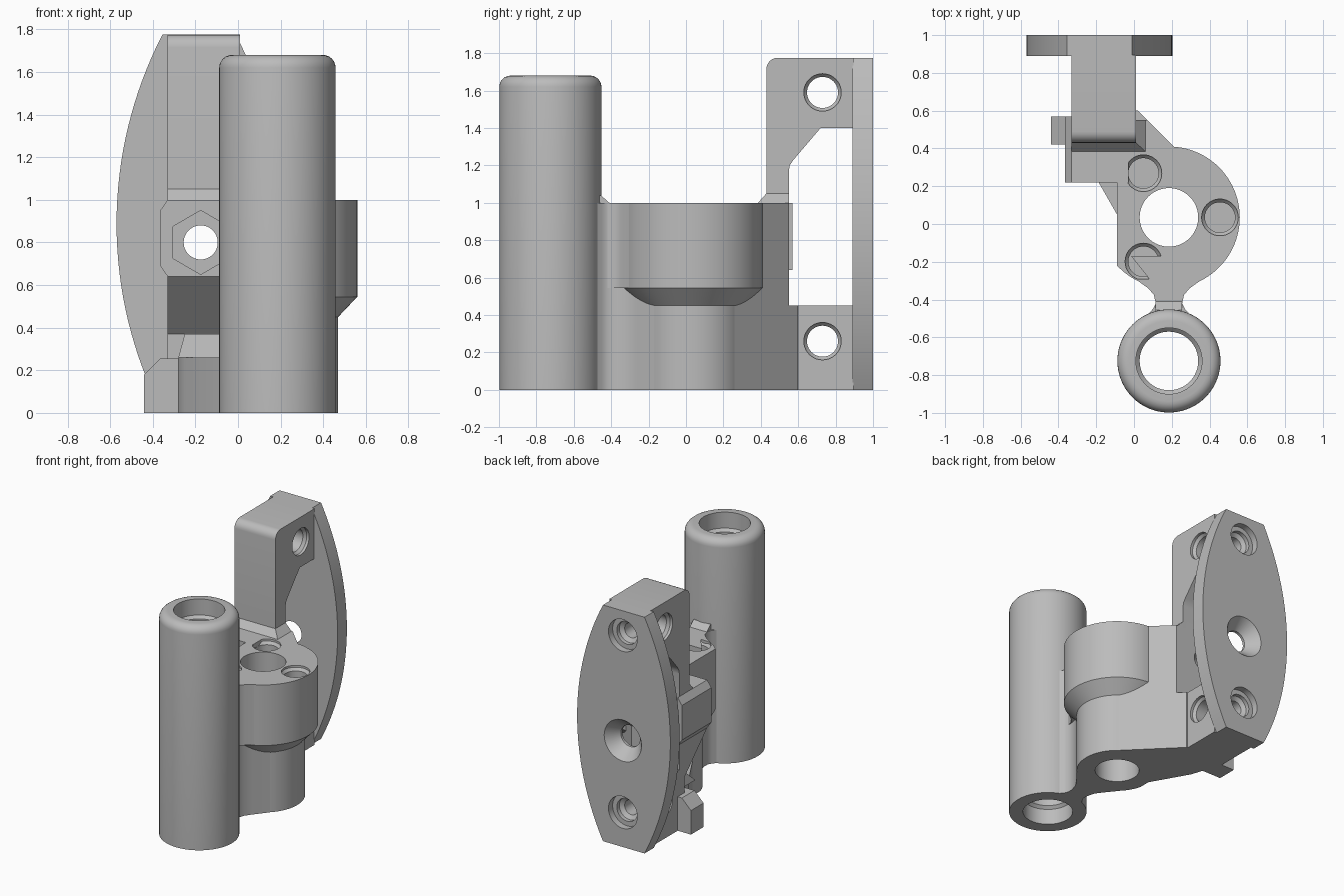
import bpy, bmesh, math
from mathutils import Vector

cube = bpy.data.objects.get("Cube")
if cube:
    bpy.data.objects.remove(cube, do_unlink=True)

grey = bpy.data.materials.new("grey plastic")
grey.use_nodes = True
grey.diffuse_color = (0.5, 0.5, 0.5, 1)
grey.node_tree.nodes["Principled BSDF"].inputs["Base Color"].default_value = (0.5, 0.5, 0.5, 1)

# Maps profile coordinates (u, v) and extrusion distance w into space
AXES = {"x": lambda u, v, w: Vector((w, u, v)),
        "y": lambda u, v, w: Vector((u, w, v)),
        "z": lambda u, v, w: Vector((u, v, w))}


def loft(name, rings):
    """Skin a stack of equal-length point rings and cap both ends."""
    bm = bmesh.new()
    loops = [[bm.verts.new(p) for p in ring] for ring in rings]
    n = len(loops[0])
    for low, high in zip(loops, loops[1:]):
        for i in range(n):
            j = (i + 1) % n
            bm.faces.new((low[i], low[j], high[j], high[i]))
    bm.faces.new(loops[0])
    bm.faces.new(loops[-1])
    bmesh.ops.recalc_face_normals(bm, faces=bm.faces)
    mesh = bpy.data.meshes.new(name)
    bm.to_mesh(mesh)
    bm.free()
    mesh.materials.append(grey)
    obj = bpy.data.objects.new(name, mesh)
    bpy.context.scene.collection.objects.link(obj)
    return obj


def prism(name, pts, axis, a, b, end=None):
    return loft(name, [[AXES[axis](u, v, w) for u, v in ring]
                       for ring, w in ((pts, a), (end or pts, b))])


def lathe(name, profile, centre, axis="z", sides=64):
    """Revolve (radius, distance) pairs about an axis through centre."""
    turn = [2 * math.pi * i / sides for i in range(sides)]
    return loft(name, [[AXES[axis](centre[0] + r * math.sin(t), centre[1] + r * math.cos(t), w)
                        for t in turn] for r, w in profile])


def cut(obj, *cutters):
    bpy.context.view_layer.objects.active = obj
    for c in cutters:
        mod = obj.modifiers.new("cut", "BOOLEAN")
        mod.operation = "DIFFERENCE"
        mod.solver = "EXACT"
        mod.object = c
        bpy.ops.object.modifier_apply(modifier=mod.name)


def box(x0, x1, y0, y1):
    return [(x0, y0), (x1, y0), (x1, y1), (x0, y1)]


HUB = (0.185, 0.035)
POST = (0.185, -0.725)
BOLT = (-0.175, 0.8)
HEIGHT = 1.775
PIN_Z = (0.26, 1.59)

# --- Cutters ---
tube_bore = lathe("tube_bore", [(0.175, -0.1), (0.175, 0.12), (0.155, 0.14), (0.155, 1.54),
                                (0.175, 1.56), (0.175, 1.8)], POST)
hub_bore = lathe("hub_bore", [(0.155, -0.1), (0.155, 1.1)], HUB)
screw_holes = []
for k in range(3):
    a = k * 2 * math.pi / 3
    spot = (HUB[0] + 0.27 * math.cos(a), HUB[1] + 0.27 * math.sin(a))
    screw_holes.append(lathe("screw_hole", [(0.08, 0.7), (0.08, 0.965), (0.097, 0.985),
                                            (0.097, 1.1)], spot, sides=40))
flat_side = prism("flat_side", box(-0.5, -0.09, -0.6, 0.6), "z", -0.1, 1.2)
bolt_hole = lathe("bolt_hole", [(0.08, 0.1), (0.08, 0.91), (0.155, 1.0), (0.155, 1.1)], BOLT, "y", 48)
nut_pocket = lathe("nut_pocket", [(0.15, 0.1), (0.15, 0.34)], BOLT, "y", 6)
pin_holes, back_holes = [], []
for z in PIN_Z:
    pin_holes.append(lathe("pin_hole", [(0.1, -0.5), (0.1, -0.31), (0.083, -0.29), (0.083, -0.03),
                                        (0.1, -0.01), (0.1, 0.2)], (0.73, z), "x", 40))
    back_holes.append(lathe("back_hole", [(0.055, 0.73), (0.055, 0.9), (0.085, 0.92), (0.085, 0.95),
                                          (0.12, 0.95), (0.12, 1.1)], (BOLT[0], z), "y", 40))
cutters = [tube_bore, hub_bore, flat_side, bolt_hole, nut_pocket] + screw_holes + pin_holes + back_holes
parts = []

# --- Tall tube with a rounded top rim ---
rim = [(0.213 + 0.06 * math.cos(t), 1.62 + 0.06 * math.sin(t))
       for t in [math.pi / 2 * i / 6 for i in range(7)]]
tube = lathe("tall_tube", [(0.273, 0)] + rim, POST, sides=96)
cut(tube, tube_bore)

# --- Stepped round hub ---
hub = lathe("hub", [(0.285, 0), (0.285, 0.45), (0.375, 0.545), (0.375, 1)], HUB, sides=96)
cut(hub, flat_side, hub_bore, *screw_holes)

# --- Diagonal web from hub to frame ---
web = prism("diagonal_web", [(0.385, 0.235), (0.07, 0.55), (-0.09, 0.55), (-0.09, 0), HUB], "z", 0, 1)
cut(web, hub_bore, *screw_holes)
base = prism("base_web", [(0.12, 0.5), (0.02, 0.6), (-0.28, 0.6), (-0.28, 0.42), (-0.25, 0.33),
                          (-0.09, 0.05), (0, 0.2)], "z", 0, 0.26)
cut(base, hub_bore)
ledge = prism("base_ledge", box(-0.28, -0.02, 0.29, 0.58), "z", 0.26, 0.37,
              box(-0.25, -0.02, 0.4, 0.58))
fill = prism("frame_gusset", [(0.07, 0.55), (0.02, 0.6), (-0.3, 0.6), (-0.3, 0.55)], "z", 0, 0.45)

# --- Neck joining hub and tube ---
def neck_shape(half):
    return [(HUB[0] + w, y) for w, y in half] + [(HUB[0] - w, y) for w, y in reversed(half)]

neck = prism("neck", neck_shape([(0.2, -0.17), (0.12, -0.27), (0.085, -0.32), (0.07, -0.38),
                                 (0.07, -0.42), (0.085, -0.45), (0.12, -0.49)]), "z", 0, 1)
cut(neck, hub_bore, tube_bore)
fillet = prism("neck_fillet", neck_shape([(0.18, -0.29), (0.11, -0.34), (0.08, -0.375),
                                          (0.07, -0.42)]), "z", 0.545, 1)
lip = prism("neck_lip", [(-0.41, 1), (-0.455, 1.04), (-0.5, 1.04), (-0.5, 1)], "x", 0.115, 0.255)

# --- C-shaped frame ---
corner = [(0.49 - 0.06 * math.cos(t), HEIGHT - 0.06 + 0.06 * math.sin(t))
          for t in [math.pi / 2 * i / 6 for i in range(7)]]
frame = prism("c_frame", [(0.895, 0), (0.49, 0), (0.49, 1), (0.43, 1)] + corner +
              [(0.895, HEIGHT), (0.895, 1.4), (0.72, 1.4), (0.575, 1.23), (0.555, 1.2), (0.55, 1.17),
               (0.55, 0.45), (0.895, 0.45)], "x", -0.33, 0.01)
cut(frame, bolt_hole, *pin_holes, *back_holes)
skirt = prism("frame_skirt", box(-0.33, 0.06, 0.385, 0.55), "z", 1, 1.05,
              box(-0.33, 0.01, 0.43, 0.55))

# --- Nut housing with sloped underside and chamfered cheek ---
housing = prism("nut_housing", [(0.22, 0.64), (0.22, 1), (0.55, 1), (0.55, 0.37), (0.49, 0.37)],
                "x", -0.33, -0.03)
cut(housing, bolt_hole, nut_pocket)
cheek = prism("housing_cheek", box(0.22, 0.57, 0.64, 1), "x", -0.33, -0.365,
              box(0.22, 0.57, 0.69, 0.95))

# --- Side foot ---
foot = prism("side_foot", [(-0.25, 0), (-0.44, 0), (-0.44, 0.18), (-0.365, 0.255), (-0.25, 0.255)],
             "y", 0.42, 0.57)

# --- Curved back plate ---
radius, mid_x, half_w, half_h = 1.94, -0.18, 0.385, HEIGHT / 2
span = math.asin(half_h / radius)
arc = [(half_w - radius + radius * math.cos(t), half_h + radius * math.sin(t))
       for t in [span * (i / 16 - 1) for i in range(33)]]
plate = prism("back_plate", [(mid_x + u, v) for u, v in arc] +
              [(mid_x - 0.005 - u, v) for u, v in reversed(arc)], "y", 0.89, 1)
cut(plate, bolt_hole, *back_holes)

# --- Clean up cutters and shade ---
for c in cutters:
    bpy.data.objects.remove(c, do_unlink=True)
bpy.ops.object.select_all(action="DESELECT")
for obj in (tube, hub, web, base, ledge, fill, neck, fillet, lip, frame, skirt, housing, cheek,
            foot, plate):
    obj.select_set(True)
    bpy.context.view_layer.objects.active = obj
bpy.ops.object.shade_smooth_by_angle(angle=math.radians(30))
